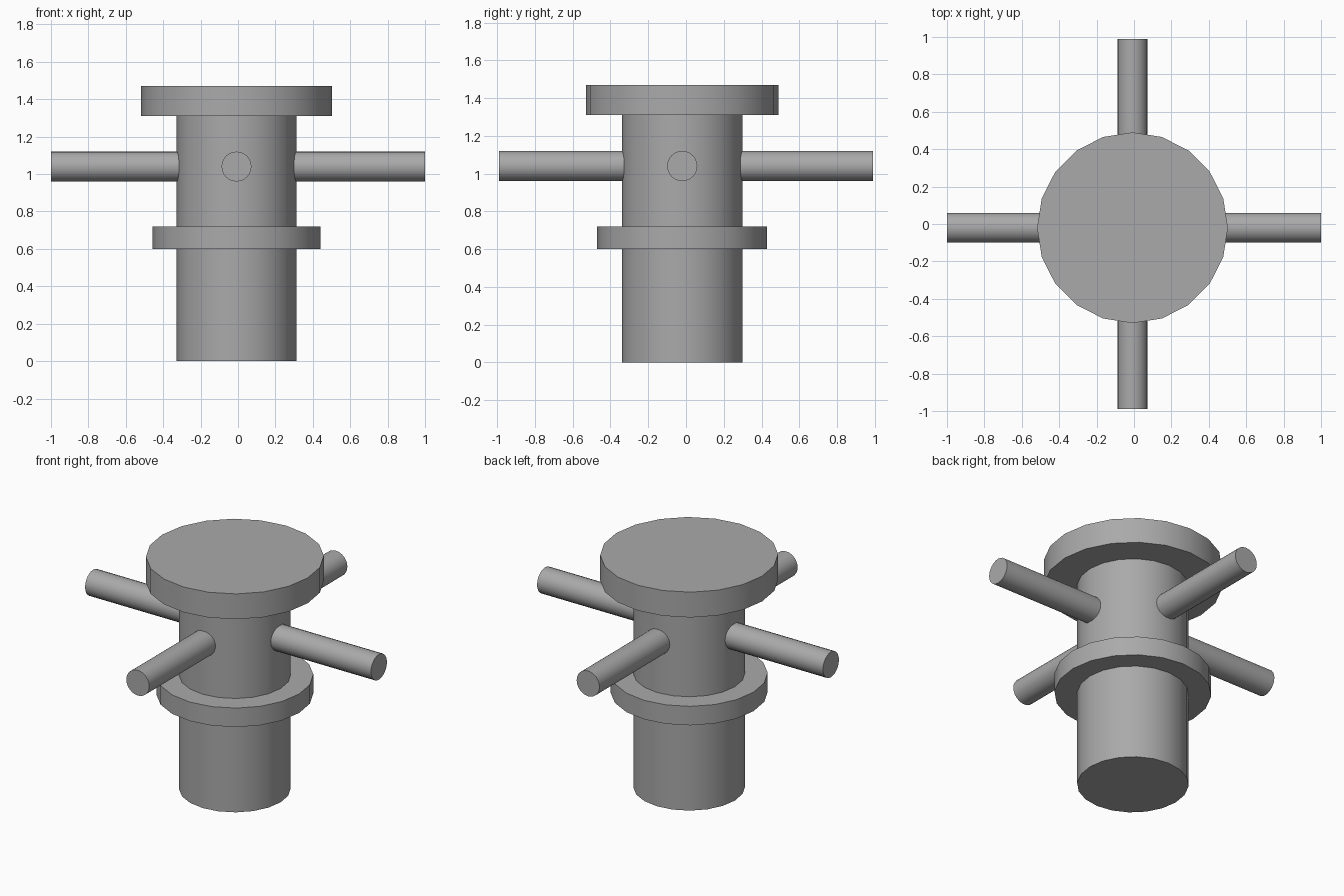
import bpy
import math
from mathutils import Vector

cube = bpy.data.objects.get("Cube")
if cube:
    bpy.data.objects.remove(cube, do_unlink=True)

# Single grey finish
grey = bpy.data.materials.new("plain_grey")
grey.use_nodes = True
color = (0.4, 0.4, 0.4, 1.0)
grey.diffuse_color = color
grey.node_tree.nodes["Principled BSDF"].inputs["Base Color"].default_value = color

AXIS_X, AXIS_Y = -0.008, -0.02
ARM_Z = 1.04


def cylinder(name, radius, start, end, sides=20):
    """Capped cylinder running from start to end."""
    start, end = Vector(start), Vector(end)
    span = end - start
    bpy.ops.mesh.primitive_cylinder_add(
        vertices=sides, radius=radius, depth=span.length,
        location=(start + end) / 2,
        rotation=span.to_track_quat("Z", "Y").to_euler())
    obj = bpy.context.object
    obj.name = name
    obj.data.materials.append(grey)
    bpy.ops.object.shade_smooth_by_angle(angle=math.radians(30))
    return obj


def upright(name, radius, bottom, top):
    return cylinder(name, radius, (AXIS_X, AXIS_Y, bottom), (AXIS_X, AXIS_Y, top))


# Central post with its collar and cap
upright("post", 0.32, 0, 1.36)
upright("collar", 0.45, 0.6, 0.72)
upright("cap", 0.51, 1.31, 1.47)

# Four arms, rooted inside the post
hub = (AXIS_X, AXIS_Y, ARM_Z)
arm_tips = {
    "left_arm": (1, AXIS_Y, ARM_Z),
    "right_arm": (-1, AXIS_Y, ARM_Z),
    "back_arm": (AXIS_X, 0.99, ARM_Z),
    "front_arm": (AXIS_X, -0.99, ARM_Z),
}
for name, tip in arm_tips.items():
    root = Vector(hub).lerp(Vector(tip), 0.2)
    cylinder(name, 0.08, root, tip, sides=24)
